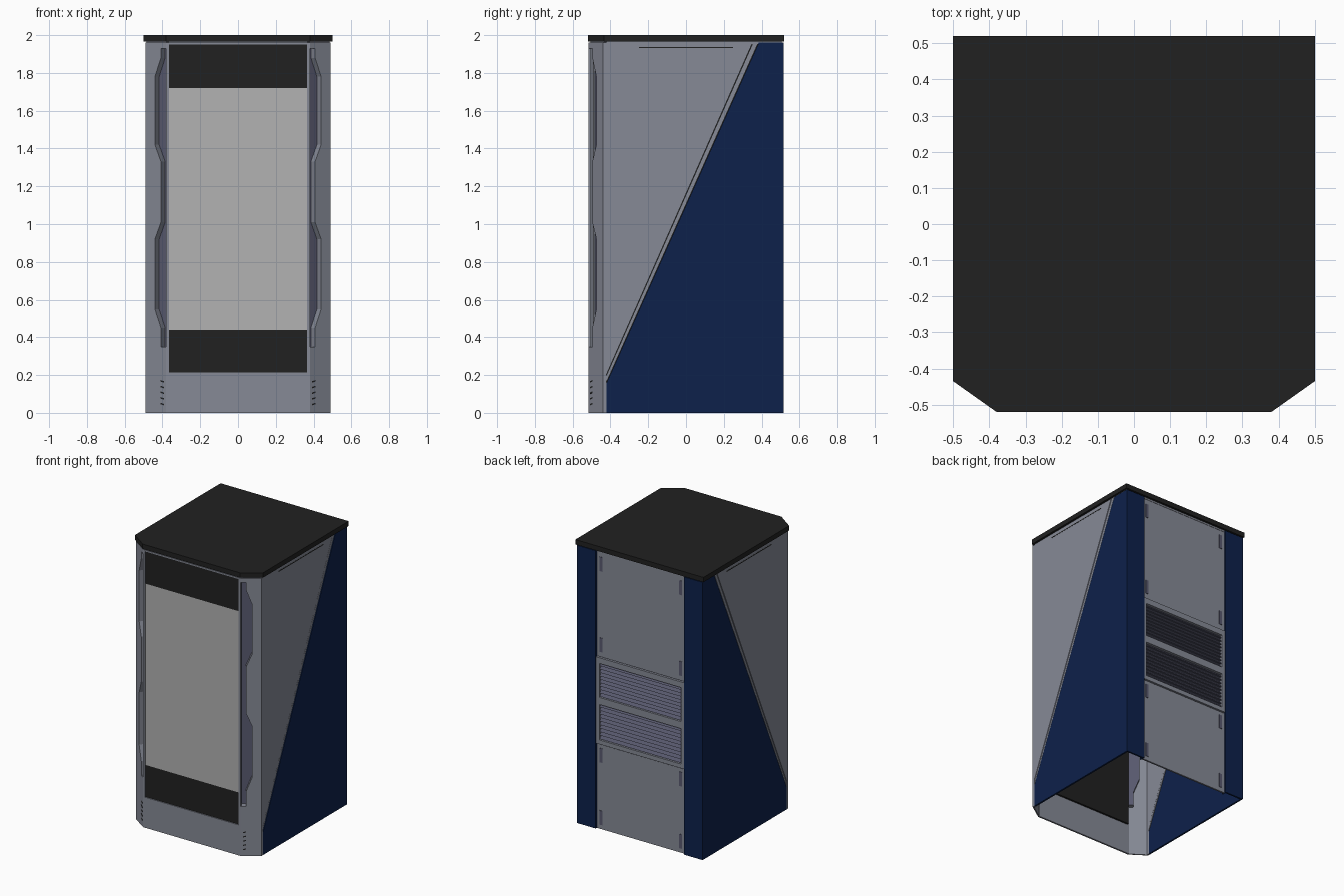
import bpy, bmesh
from mathutils import Vector

cube = bpy.data.objects.get("Cube")
if cube:
    bpy.data.objects.remove(cube, do_unlink=True)


def material(name, rgb):
    m = bpy.data.materials.new(name)
    m.use_nodes = True
    m.diffuse_color = (*rgb, 1)
    bsdf = m.node_tree.nodes["Principled BSDF"]
    bsdf.inputs["Base Color"].default_value = (*rgb, 1)
    bsdf.inputs["Roughness"].default_value = 0.6
    return m


GREY = material("cabinet grey", (0.238, 0.254, 0.305))
BLUE = material("navy blue", (0.004, 0.015, 0.07))
BLACK = material("soft black", (0.015, 0.015, 0.015))
SCREEN = material("screen grey", (0.445, 0.445, 0.445))
SLATE = material("dark slate", (0.1, 0.103, 0.16))


def finish(name, bm, mats):
    bmesh.ops.recalc_face_normals(bm, faces=bm.faces)
    mesh = bpy.data.meshes.new(name)
    bm.to_mesh(mesh)
    bm.free()
    for m in mats:
        mesh.materials.append(m)
    ob = bpy.data.objects.new(name, mesh)
    bpy.context.collection.objects.link(ob)
    return ob


def prism(name, pts, place, depth, mat):
    """Flat outline, placed in space by a function, extruded along depth."""
    bm = bmesh.new()
    face = bm.faces.new([bm.verts.new(place(a, b)) for a, b in pts])
    ext = bmesh.ops.extrude_face_region(bm, geom=[face])
    moved = [g for g in ext["geom"] if isinstance(g, bmesh.types.BMVert)]
    bmesh.ops.translate(bm, verts=moved, vec=depth)
    return finish(name, bm, [mat])


def box(name, x0, x1, y0, y1, z0, z1, mat):
    return prism(name, [(x0, y0), (x1, y0), (x1, y1), (x0, y1)],
                 lambda a, b: (a, b, z0), (0, 0, z1 - z0), mat)


TOP = 1.96
FRONT, BACK = -0.515, 0.515
HALF, CORNER_X, CORNER_Y = 0.49, 0.38, -0.44
WALL = 0.012
SLOPE = (CORNER_Y - FRONT) / (HALF - CORNER_X)

# Lid with clipped front corners, and a narrower neck under it
lid = [(-0.5, 0.52), (-0.5, -0.435), (-0.38, -0.52),
       (0.38, -0.52), (0.5, -0.435), (0.5, 0.52)]
prism("lid", lid, lambda a, b: (a, b, 1.966), (0, 0, 0.034), BLACK)
prism("lid_neck", lid, lambda a, b: (a * 0.97, b * 0.97, TOP - 0.006), (0, 0, 0.012), GREY)

# Front frame
box("front_bottom_rail", -CORNER_X, CORNER_X, FRONT, FRONT + WALL, 0, 0.215, GREY)
box("front_top_rail", -CORNER_X, CORNER_X, FRONT, FRONT + WALL, 1.95, TOP, GREY)
# Display with black bands above and below
for name, z0, z1, mat in (("lower_band", 0.215, 0.44, BLACK),
                          ("display", 0.44, 1.72, SCREEN),
                          ("upper_band", 1.72, 1.95, BLACK)):
    box(name, -0.365, 0.365, FRONT + 0.007, FRONT + 0.016, z0, z1, mat)
box("display_back", -0.365, 0.365, FRONT + 0.017, FRONT + 0.025, 0.215, 1.95, BLACK)

# Wavy edge of the grip pocket, as (distance across the bevel, height)
narrow, wide = 0.028, 0.06
wave = [(narrow, 0.35), (narrow, 0.45), (wide, 0.55), (wide, 0.92),
        (narrow, 1.01), (narrow, 1.33), (wide, 1.42), (wide, 1.78),
        (narrow, 1.88), (narrow, 1.93)]

for s, side in ((1, "left"), (-1, "right")):
    def bevel(a, b, inset=0.0):
        return Vector((s * (CORNER_X + a - 0.563 * inset),
                       FRONT + SLOPE * a + 0.826 * inset, b))

    inward = Vector((-0.563 * s, 0.826, 0))

    def flank(y, z, inset=0.0):
        return Vector((s * (HALF - inset), y, z))

    into = (-s * WALL, 0, 0)

    # Front stile beside the display
    x0, x1 = sorted((s * 0.365, s * CORNER_X))
    box(side + "_front_stile", x0, x1, FRONT, FRONT + WALL, 0.215, 1.95, GREY)

    # Bevelled corner, notched by the grip pocket
    width = HALF - CORNER_X
    outline = [(0, 0), (width, 0), (width, TOP), (0, TOP), (0, 1.93)]
    outline += wave[::-1] + [(0, 0.35)]
    prism(side + "_corner", outline, bevel, inward * 0.008, GREY)

    # Grip pocket: grey walls and a slate floor
    bm = bmesh.new()
    ring = [(0, 0.35)] + wave + [(0, 1.93)]
    outer = [bm.verts.new(bevel(a, b)) for a, b in ring]
    inner = [bm.verts.new(bevel(a, b, 0.04)) for a, b in ring]
    for i in range(len(ring)):
        j = (i + 1) % len(ring)
        bm.faces.new((outer[i], outer[j], inner[j], inner[i]))
    bm.faces.new(inner).material_index = 1
    finish(side + "_grip_pocket", bm, [GREY, SLATE])

    # Small slits low on the bevel
    for i in range(5):
        z = 0.04 + i * 0.03
        prism(side + "_corner_slit", [(0.012, z), (0.03, z + 0.006), (0.03, z + 0.014), (0.012, z + 0.008)],
              lambda a, b: bevel(a, b, -0.001), inward * 0.003, BLACK)

    # Side wall: grey upper panel, trim strip and blue lower panel
    prism(side + "_upper_panel",
          [(CORNER_Y, 0), (-0.42, 0), (-0.42, 0.205), (0.352, TOP), (CORNER_Y, TOP)],
          flank, into, GREY)
    prism(side + "_trim", [(-0.42, 0.17), (0.38, TOP), (0.357, TOP), (-0.42, 0.196)],
          lambda y, z: flank(y, z, 0.002), into, GREY)
    prism(side + "_seam", [(-0.42, 0.15), (0.39, TOP), (0.35, TOP), (-0.42, 0.21)],
          lambda y, z: flank(y, z, 0.008), (-s * 0.003, 0, 0), BLACK)
    prism(side + "_blue_panel", [(-0.42, 0), (BACK, 0), (BACK, TOP), (0.385, TOP), (-0.42, 0.16)],
          flank, into, BLUE)
    prism(side + "_top_slot", [(-0.25, 1.932), (0.25, 1.932), (0.25, 1.938), (-0.25, 1.938)],
          lambda y, z: flank(y, z, -0.001), (-s * 0.003, 0, 0), BLACK)

    # Blue rear post with a short inner return
    x0, x1 = sorted((s * 0.345, s * (HALF - WALL)))
    box(side + "_rear_post", x0, x1, BACK - WALL, BACK, 0, TOP, BLUE)
    x0, x1 = sorted((s * 0.345, s * 0.352))
    box(side + "_post_return", x0, x1, BACK - 0.035, BACK - WALL, 0, TOP, BLUE)

    # Recessed latches on the rear panels
    for z in (0.03, 0.47, 1.25, 1.82):
        x0, x1 = sorted((s * 0.3, s * 0.322))
        box(side + "_rear_latch", x0, x1, 0.5, 0.505, z, z + 0.1, SLATE)

    # Side of the vent frame
    x0, x1 = sorted((s * 0.32, s * 0.345))
    box(side + "_vent_stile", x0, x1, 0.49, 0.51, 0.6, 1.21, GREY)

# Rear panels
box("rear_upper_panel", -0.345, 0.345, 0.49, 0.502, 1.215, TOP, GREY)
box("rear_lower_panel", -0.345, 0.345, 0.49, 0.502, 0, 0.595, GREY)

# Vent frame rails, backing and louvres
for z0, z1 in ((0.6, 0.63), (0.88, 0.93), (1.17, 1.21)):
    box("vent_rail", -0.32, 0.32, 0.49, 0.51, z0, z1, GREY)
box("vent_backing", -0.32, 0.32, 0.48, 0.49, 0.6, 1.21, SLATE)
for z0, z1 in ((0.63, 0.88), (0.93, 1.17)):
    count = 10
    step = (z1 - z0) / count
    for i in range(count):
        z = z0 + i * step
        prism("vent_louvre", [(0.489, z + step), (0.489, z + step * 0.2), (0.504, z + step * 0.2)],
              lambda y, b: (-0.32, y, b), (0.64, 0, 0), SLATE)
